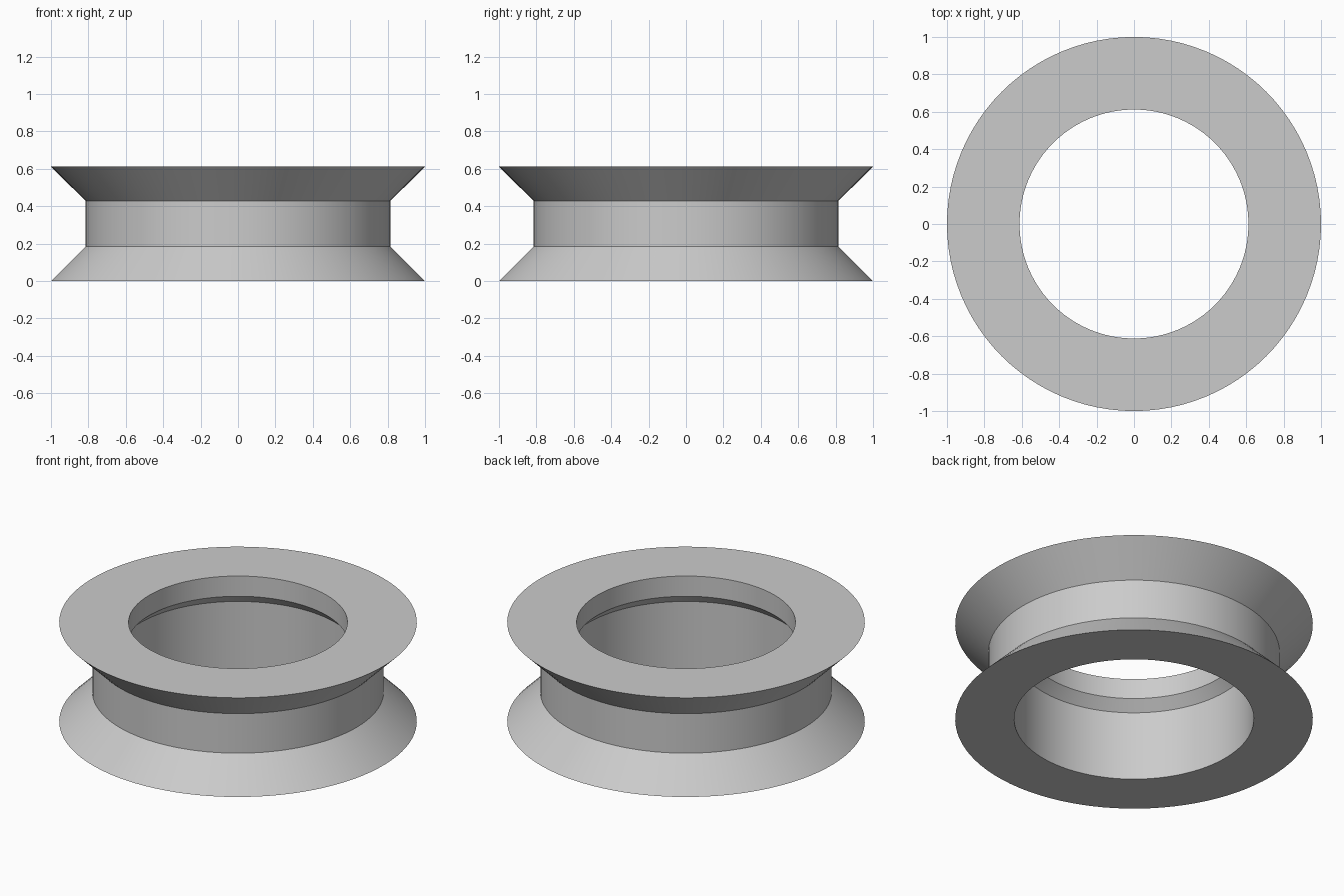
import bpy, math

cube = bpy.data.objects.get("Cube")
if cube:
    bpy.data.objects.remove(cube, do_unlink=True)

SEGMENTS = 96

# Plain grey material
grey = bpy.data.materials.new("plain_grey")
grey.use_nodes = True
colour = (0.6, 0.6, 0.6, 1)
grey.diffuse_color = colour
grey.node_tree.nodes["Principled BSDF"].inputs["Base Color"].default_value = colour

# Cross-section (radius, height): outer V-flanges and groove, then stepped bore
profile = [
    (0.67, 0), (1, 0), (0.815, 0.184), (0.815, 0.428), (1, 0.612),
    (0.612, 0.612), (0.612, 0.487), (0.67, 0.428),
]


def lathe(name, points, material):
    """Spin a closed cross-section around the z axis."""
    n = len(points)
    verts, faces = [], []
    for i in range(SEGMENTS):
        a = math.tau * i / SEGMENTS
        verts += [(r * math.cos(a), r * math.sin(a), z) for r, z in points]
        here, after = i * n, (i + 1) % SEGMENTS * n
        for j in range(n):
            k = (j + 1) % n
            faces.append((here + j, after + j, after + k, here + k))
    mesh = bpy.data.meshes.new(name)
    mesh.from_pydata(verts, [], faces)
    mesh.materials.append(material)
    obj = bpy.data.objects.new(name, mesh)
    bpy.context.collection.objects.link(obj)
    return obj


# Grooved ring
ring = lathe("grooved_ring", profile, grey)
bpy.ops.object.select_all(action="DESELECT")
ring.select_set(True)
bpy.context.view_layer.objects.active = ring
bpy.ops.object.shade_smooth_by_angle(angle=math.radians(30))
